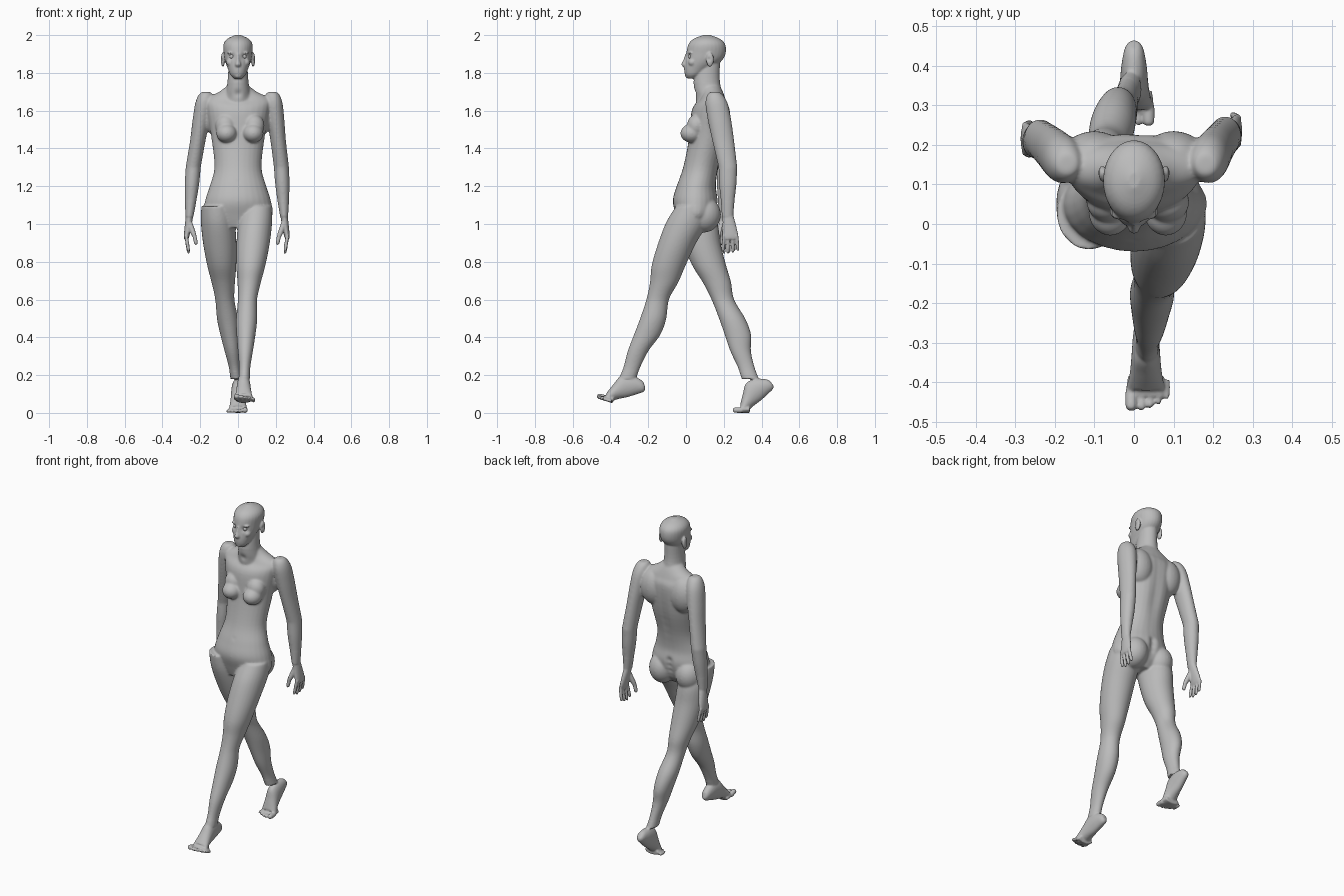
import bpy, bmesh, math
from mathutils import Vector, Matrix

cube = bpy.data.objects.get("Cube")
if cube:
    bpy.data.objects.remove(cube)

skin = bpy.data.materials.new("clay grey")
skin.use_nodes = True
grey = (.5, .5, .5, 1)
skin.diffuse_color = grey
skin.node_tree.nodes["Principled BSDF"].inputs["Base Color"].default_value = grey

bm = bmesh.new()
SIDES, STEPS = 28, 5


def spline(before, start, end, after, t):
    """Smooth blend from the start row to the end row."""
    row = []
    for p, q, r, s in zip(before, start, end, after):
        bend = 2 * p - 5 * q + 4 * r - s
        twist = 3 * q - p - 3 * r + s
        row.append(q + (t * (r - p) + t * t * bend + t ** 3 * twist) / 2)
    return row


def upright(x, y, height):
    return Vector((x, y, height))


def along(*joints):
    """Placement along a chain of joints, one unit of height per bone."""
    joints = [Vector(joint) for joint in joints]

    def place(x, y, height):
        bone = min(max(int(height), 0), len(joints) - 2)
        return joints[bone].lerp(joints[bone + 1], height - bone) + Vector((x, y, 0))
    return place


def loft(rows, place=upright):
    """Closed tube; each row is height, depth offset, half width, half depth."""
    last = len(rows) - 1
    rings = []
    for i in range(last):
        for step in range(STEPS):
            rings.append(spline(rows[max(i - 1, 0)], rows[i], rows[i + 1],
                                rows[min(i + 2, last)], step / STEPS))
    rings.append(rows[last])
    loops = []
    for height, offset, width, depth in rings:
        angles = [math.tau * k / SIDES for k in range(SIDES)]
        loops.append([bm.verts.new(place(width * math.cos(angle),
                                         offset + depth * math.sin(angle), height))
                      for angle in angles])
    for low, high in zip(loops, loops[1:]):
        for k in range(SIDES):
            n = (k + 1) % SIDES
            bm.faces.new((low[k], low[n], high[n], high[k]))
    bm.faces.new(loops[0])
    bm.faces.new(loops[-1])


def blob(centre, radii):
    matrix = Matrix.Translation(centre) @ Matrix.Diagonal((*radii, 1))
    bmesh.ops.create_uvsphere(bm, u_segments=24, v_segments=16, radius=1, matrix=matrix)


def pair(centre, radii, shift=0):
    """Mirrored blobs, optionally moved sideways together."""
    x, y, z = centre
    for side in (-1, 1):
        blob((side * x + shift, y, z), radii)


def digit(start, end, radius):
    """Round-ended finger or toe between two points."""
    start, end = Vector(start), Vector(end)
    turn = (end - start).to_track_quat("Z", "Y")

    def place(x, y, height):
        return start.lerp(end, height) + turn @ Vector((x, y, 0))
    loft([(h, 0, radius * w, radius * w) for h, w in ((0, 1), (.5, 1), (.85, .9), (1, .5))],
         place)


# Trunk: hips, waist, ribs, shoulder slope
loft([(.98, .04, .11, .07), (1.04, .05, .18, .1), (1.12, .05, .175, .12),
      (1.2, .055, .15, .105), (1.3, .08, .125, .095), (1.45, .115, .14, .1),
      (1.6, .13, .165, .1), (1.66, .14, .17, .07), (1.7, .14, .1, .055),
      (1.73, .13, .06, .05)])
pair((.1, .165, 1.57), (.085, .07, .11))             # shoulder blades
pair((.07, .03, 1.48), (.055, .06, .05), .01)        # chest
pair((.075, .055, 1.52), (.055, .05, .06), .01)
pair((.09, .095, 1.05), (.08, .09, .095), -.005)     # seat

# Neck
loft([(1.64, .13, .075, .075), (1.75, .11, .056, .07), (1.85, .12, .05, .06)])

# Head and face
loft([(1.77, .03, .02, .02), (1.79, .04, .04, .045), (1.82, .06, .053, .07),
      (1.86, .09, .068, .095), (1.9, .105, .075, .104), (1.95, .11, .077, .098),
      (1.98, .11, .057, .07), (2, .11, .015, .02)])
loft([(1.9, .01, .008, .014), (1.87, .003, .01, .017), (1.845, -.006, .016, .019),
      (1.83, 0, .013, .012)])                        # nose
blob((0, .004, 1.822), (.02, .013, .005))            # lips
blob((0, .006, 1.81), (.018, .012, .005))
blob((0, .012, 1.784), (.02, .017, .012))            # chin
pair((.08, .127, 1.87), (.011, .02, .038))           # ears
pair((.042, .034, 1.856), (.02, .022, .02))          # cheeks
pair((.034, .024, 1.906), (.024, .015, .007))        # brows


# Legs: both share one profile, placed on hip, knee and ankle
def leg(hip, knee, ankle):
    loft([(-.1, 0, .08, .09), (.1, 0, .09, .11), (.35, -.01, .088, .1),
          (.6, -.01, .077, .09), (.8, 0, .062, .075), (1, 0, .051, .06),
          (1.25, .015, .056, .07), (1.45, .015, .05, .07), (1.65, 0, .04, .055),
          (1.85, 0, .03, .045), (2, 0, .03, .045)], along(hip, knee, ankle))


leg((.095, .02, 1.05), (.05, -.15, .6), (.033, -.31, .18))
leg((-.11, .04, 1.05), (-.07, .195, .6), (-.01, .34, .18))


# Feet: heel and toes hinge separately at the ball
def foot(ball, side, heel_lift, toe_lift):
    ball = Vector(ball)

    def hinged(degrees):
        turn = Matrix.Rotation(math.radians(degrees), 3, "X")
        return lambda x, y, z: ball + turn @ Vector((x, y, z))

    def lying(place):
        return lambda x, rise, length: place(x, length, rise)

    loft([(0, .025, .048, .025), (.05, .045, .04, .042), (.1, .06, .036, .06),
          (.15, .055, .032, .053), (.19, .04, .024, .035), (.205, .035, .013, .018)],
         lying(hinged(heel_lift)))
    toe = hinged(-toe_lift)
    loft([(.02, .02, .045, .02), (-.01, .018, .05, .018), (-.035, .013, .047, .012)],
         lying(toe))
    for i in range(5):
        radius = .015 if i == 0 else .0115 - i / 1500
        x = side * (.021 * i - (.037 if i == 0 else .032))
        tip = i * i / 500 - .07
        digit(toe(x, tip + .05, radius), toe(x, tip, radius), radius)


foot((.03, -.408, .057), 1, 15, 17)
foot((0, .318, 0), -1, 40, 0)


# Arms and hands
def arm(side, shoulder, elbow, wrist):
    loft([(-.14, 0, .025, .025), (-.08, 0, .04, .045), (.05, 0, .048, .06),
          (.3, 0, .046, .062), (.6, 0, .041, .058), (1, 0, .04, .05),
          (1.35, 0, .038, .046), (1.7, 0, .03, .036), (2, 0, .021, .03)],
         along(shoulder, elbow, wrist))
    wrist = Vector(wrist)

    def hand(x, y, z):
        return wrist + Vector((side * x, y, z))

    def palm(x, y, z):
        return hand(x - z / 7, y, z)

    loft([(.02, 0, .02, .027), (-.05, .01, .018, .036), (-.1, .015, .015, .042),
          (-.12, .015, .011, .036)], palm)
    for i in range(4):
        fan = i - 1.5
        length = .2 - .01 * abs(i - 1.3)
        digit(hand(.018, .015 + .022 * fan, -.1),
              hand(.004, .015 + .027 * fan, -length), .0095)
    digit(hand(0, -.01, -.03), hand(-.028, -.03, -.11), .014)
    digit(hand(-.026, -.028, -.1), hand(-.036, -.031, -.15), .011)


arm(1, (.187, .16, 1.65), (.23, .222, 1.3), (.244, .22, 1.04))
arm(-1, (-.177, .16, 1.65), (-.237, .215, 1.3), (-.257, .2, 1.04))

# Fuse every part into one skin
bmesh.ops.recalc_face_normals(bm, faces=bm.faces)
mesh = bpy.data.meshes.new("body")
bm.to_mesh(mesh)
bm.free()
body = bpy.data.objects.new("body", mesh)
bpy.context.collection.objects.link(body)


def bake():
    graph = bpy.context.evaluated_depsgraph_get()
    graph.update()
    baked = bpy.data.meshes.new_from_object(body.evaluated_get(graph))
    body.modifiers.clear()
    body.data = baked


fuse = body.modifiers.new("fuse", "REMESH")
fuse.mode = "VOXEL"
fuse.voxel_size = .005
bake()

# Soften limbs and trunk strongly; keep head, hands and feet crisp
trunk = body.vertex_groups.new(name="trunk")
trunk.add([v.index for v in body.data.vertices
           if .22 < v.co.z < 1.74 and not (abs(v.co.x) > .18 and v.co.z < 1.12)],
          1, "REPLACE")
for rounds, group in ((14, "trunk"), (3, "")):
    soften = body.modifiers.new("soften", "SMOOTH")
    soften.iterations, soften.vertex_group = rounds, group
bake()

# Hollows pressed into the skin: point, reach, push
hollows = [((0, -.06, 1.23), .013, (0, .014, 0)),     # navel
           ((0, .05, 1.69), .02, (0, .008, 0))]       # throat
for side in (-1, 1):
    hollows += [((side * .032, .01, 1.886), .015, (0, .011, 0)),
                ((side * .09, .12, 1.872), .011, (-side * .005, 0, 0)),
                ((side * .06, .05, 1.675), .025, (0, .006, 0))]
hollows += [((.01, .2, 1.2 + k / 20), .035, (0, -.008, 0)) for k in range(9)]
hollows += [((0, .17, 1 + k / 30), .02, (0, -.012, 0)) for k in range(5)]
for point, reach, push in hollows:
    point, push = Vector(point), Vector(push)
    for vertex in body.data.vertices:
        distance = (vertex.co - point).length / reach
        if distance < 3:
            vertex.co += push * math.exp(-distance ** 2)

body.data.materials.clear()
body.data.materials.append(skin)
body.data.shade_smooth()

# Eyes
for side, name in ((1, "left_eye"), (-1, "right_eye")):
    bpy.ops.mesh.primitive_uv_sphere_add(radius=.013, location=(side * .032, .025, 1.886))
    eye = bpy.context.object
    eye.name = name
    eye.data.materials.append(skin)
    eye.data.shade_smooth()
